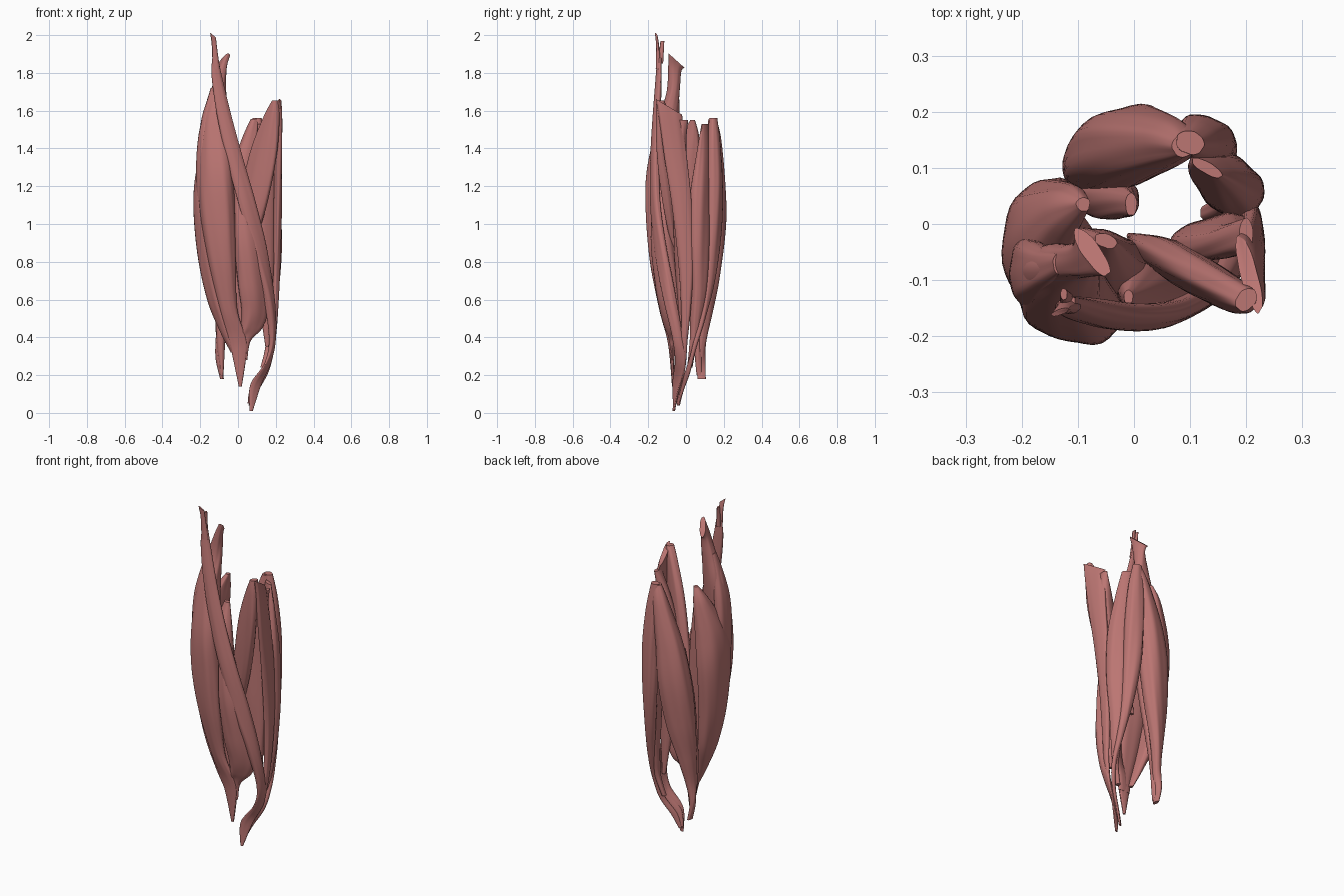
import bpy, bmesh, math

mat = bpy.data.materials.new("muscle_red")
mat.diffuse_color = (0.50, 0.18, 0.17, 1)
SIDES, STEPS = 40, 10


def spline(p0, p1, p2, p3, t):
    return [0.5 * (2*b + (c-a)*t + (2*a-5*b+4*c-d)*t*t + (3*b-a-3*c+d)*t**3)
            for a, b, c, d in zip(p0, p1, p2, p3)]


def muscle(name, pts, bend=0.0, fibre=0.025, slope=(0, 0)):
    """Loft stations (x, y, z, half width, half depth, turn in degrees).
    bend curls the section; slope tilts the upper end (dz/dx, dz/dy)."""
    ext = [pts[0]] + pts + [pts[-1]]
    rows = [spline(*ext[i:i+4], k / STEPS) for i in range(len(pts)-1) for k in range(STEPS)]
    rows.append(list(pts[-1]))
    bm = bmesh.new()
    rings = []
    for j, (x, y, z, w, d, a) in enumerate(rows):
        w, d, a = max(w, .004), max(d, .004), math.radians(a)
        fade = max(0, 1 - j / (2 * STEPS))
        ring = []
        for i in range(SIDES):
            t = 2 * math.pi * i / SIDES
            r = 1 + fibre * math.sin(5*t + j*0.12) + fibre * 0.6 * math.sin(9*t - j*0.07)
            c, s = math.cos(t), math.sin(t)
            u = w * r * math.copysign(abs(c)**0.9, c)
            v = d * r * math.copysign(abs(s)**0.9, s) + bend * w * (c*c - 0.4)
            dx, dy = u*math.cos(a) - v*math.sin(a), u*math.sin(a) + v*math.cos(a)
            ring.append(bm.verts.new((x+dx, y+dy, z + fade*(slope[0]*dx + slope[1]*dy))))
        rings.append(ring)
    for r0, r1 in zip(rings, rings[1:]):
        for i in range(SIDES):
            k = (i+1) % SIDES
            bm.faces.new((r0[i], r1[i], r1[k], r0[k]))
    bm.faces.new(rings[0])
    bm.faces.new(rings[-1][::-1])
    bmesh.ops.recalc_face_normals(bm, faces=bm.faces)
    me = bpy.data.meshes.new(name)
    bm.to_mesh(me)
    bm.free()
    ob = bpy.data.objects.new(name, me)
    bpy.context.collection.objects.link(ob)
    me.materials.append(mat)
    bpy.ops.object.select_all(action='DESELECT')
    ob.select_set(True)
    bpy.context.view_layer.objects.active = ob
    bpy.ops.object.shade_smooth_by_angle(angle=math.radians(50))


# Front thigh group
muscle("front_thigh_muscle", [
    (-.075, -.05, 1.865, .016, .05, 35), (-.085, -.06, 1.82, .022, .036, 25),
    (-.105, -.068, 1.7, .042, .034, 5), (-.125, -.095, 1.53, .072, .055, -20),
    (-.118, -.135, 1.28, .092, .066, -22), (-.108, -.148, 1.05, .092, .06, -15),
    (-.085, -.142, .8, .072, .046, -12), (-.05, -.115, .55, .045, .026, -5),
    (-.005, -.088, .4, .046, .014, 0), (.008, -.075, .3, .036, .012, 0),
    (.012, -.068, .14, .008, .006, 0)], slope=(0, -.9))
muscle("outer_thigh_muscle", [
    (-.09, .035, 1.55, .012, .012, 80), (-.12, .02, 1.46, .05, .035, 75),
    (-.155, -.02, 1.28, .1, .058, 82), (-.168, -.035, 1.08, .118, .058, 86),
    (-.15, -.045, .82, .1, .054, 90), (-.115, -.05, .6, .075, .042, 95),
    (-.07, -.06, .44, .04, .025, 105), (-.025, -.065, .32, .02, .01, 120)], bend=-.2)
muscle("hip_side_muscle", [
    (-.13, -.07, 1.72, .014, .02, 0), (-.158, -.08, 1.6, .022, .035, 0),
    (-.18, -.085, 1.45, .032, .055, 0), (-.192, -.085, 1.25, .03, .06, 0),
    (-.195, -.08, 1.0, .015, .04, 0)])
muscle("deep_front_muscle", [
    (-.05, -.03, 1.42, .02, .012, -20), (-.06, -.06, 1.2, .07, .05, -20),
    (-.05, -.07, .9, .085, .05, -10), (-.025, -.075, .6, .075, .03, 0),
    (0, -.075, .38, .045, .014, 0), (.005, -.07, .28, .03, .008, 0)])
muscle("inner_knee_muscle", [
    (-.01, -.13, 1.3, .008, .012, 0), (.015, -.125, 1.12, .042, .05, 15),
    (.045, -.125, .9, .068, .06, 20), (.075, -.102, .68, .08, .055, 28),
    (.088, -.082, .54, .074, .046, 28), (.072, -.073, .45, .06, .034, 20),
    (.032, -.073, .38, .034, .016, 0), (.018, -.07, .28, .03, .008, 0)])

# Long diagonal strap crossing the front, with a forked upper tip
muscle("diagonal_strap", [
    (-.12, -.14, 1.88, .016, .01, 20), (-.112, -.145, 1.78, .028, .014, 15),
    (-.075, -.155, 1.58, .038, .02, 10), (-.018, -.165, 1.35, .044, .022, 12),
    (.052, -.162, 1.1, .048, .022, 20), (.118, -.132, .85, .046, .022, 35),
    (.165, -.085, .6, .036, .026, 60), (.182, -.045, .4, .028, .018, 80),
    (.16, -.03, .27, .03, .012, 65), (.095, -.05, .15, .034, .01, 35),
    (.07, -.064, .01, .008, .006, 20)])
muscle("strap_tip_front", [
    (-.132, -.157, 2.0, .016, .005, 20), (-.125, -.15, 1.94, .014, .008, 10),
    (-.115, -.146, 1.82, .02, .014, 0)], slope=(-.8, 0))
muscle("strap_tip_rear", [
    (-.125, -.125, 1.97, .01, .006, 90), (-.12, -.135, 1.85, .014, .012, 60)])

# Inner thigh group
muscle("upper_inner_muscle", [
    (.2, -.135, 1.655, .016, .022, -40), (.178, -.125, 1.57, .045, .028, -34),
    (.14, -.105, 1.4, .078, .034, -31), (.1, -.082, 1.2, .085, .036, -30),
    (.06, -.06, 1.0, .07, .028, -28), (.01, -.03, .75, .025, .01, -25)])
muscle("broad_inner_muscle", [
    (.2, -.02, 1.55, .012, .03, 0), (.17, -.03, 1.4, .042, .03, 15),
    (.14, -.025, 1.15, .075, .034, 22), (.13, -.025, .85, .065, .034, 15),
    (.145, -.02, .55, .03, .02, 0), (.155, -.015, .35, .01, .01, 0)])
muscle("slender_inner_muscle", [
    (.205, -.09, 1.62, .07, .015, 105), (.21, -.08, 1.55, .066, .018, 103),
    (.212, -.055, 1.35, .06, .02, 98), (.21, -.022, 1.1, .052, .022, 92),
    (.205, 0, .8, .04, .02, 88), (.197, 0, .55, .026, .016, 85),
    (.185, -.01, .38, .018, .012, 80), (.155, -.02, .25, .02, .01, 60),
    (.09, -.04, .14, .026, .008, 35), (.06, -.045, .05, .01, .006, 30)], slope=(0, -.6))

# Back thigh group
muscle("outer_back_muscle", [
    (.09, .14, 1.555, .022, .02, 20), (.065, .145, 1.45, .045, .04, 15),
    (.01, .142, 1.22, .075, .062, 15), (-.02, .137, 1.0, .092, .07, 18),
    (-.05, .122, .75, .08, .055, 25), (-.075, .1, .55, .052, .036, 40),
    (-.09, .083, .4, .03, .024, 50), (-.1, .08, .28, .016, .024, 20),
    (-.085, .083, .18, .01, .022, 0)])
muscle("short_back_muscle", [
    (-.005, .035, 1.15, .01, .02, 0), (-.035, .045, .9, .042, .036, 20),
    (-.072, .055, .6, .038, .03, 30), (-.09, .06, .4, .024, .022, 40),
    (-.085, .07, .2, .008, .014, 0)])
muscle("middle_back_muscle", [
    (.1, .145, 1.56, .025, .02, -20), (.112, .148, 1.42, .042, .034, -20),
    (.125, .152, 1.2, .052, .04, -22), (.135, .145, .95, .05, .038, -30),
    (.15, .122, .7, .032, .03, -35), (.17, .085, .5, .018, .018, 0),
    (.178, .045, .35, .012, .012, 0), (.15, .01, .22, .016, .01, 50),
    (.095, -.025, .12, .018, .008, 40), (.065, -.04, .04, .01, .006, 30)])
muscle("inner_back_muscle", [
    (.13, .1, 1.53, .03, .01, -30), (.142, .092, 1.38, .05, .026, -33),
    (.163, .075, 1.15, .066, .045, -36), (.172, .068, .88, .064, .05, -42),
    (.17, .065, .65, .046, .042, -45), (.168, .05, .47, .028, .026, -40),
    (.16, .035, .35, .016, .018, 0), (.13, .02, .24, .012, .014, 0)])
